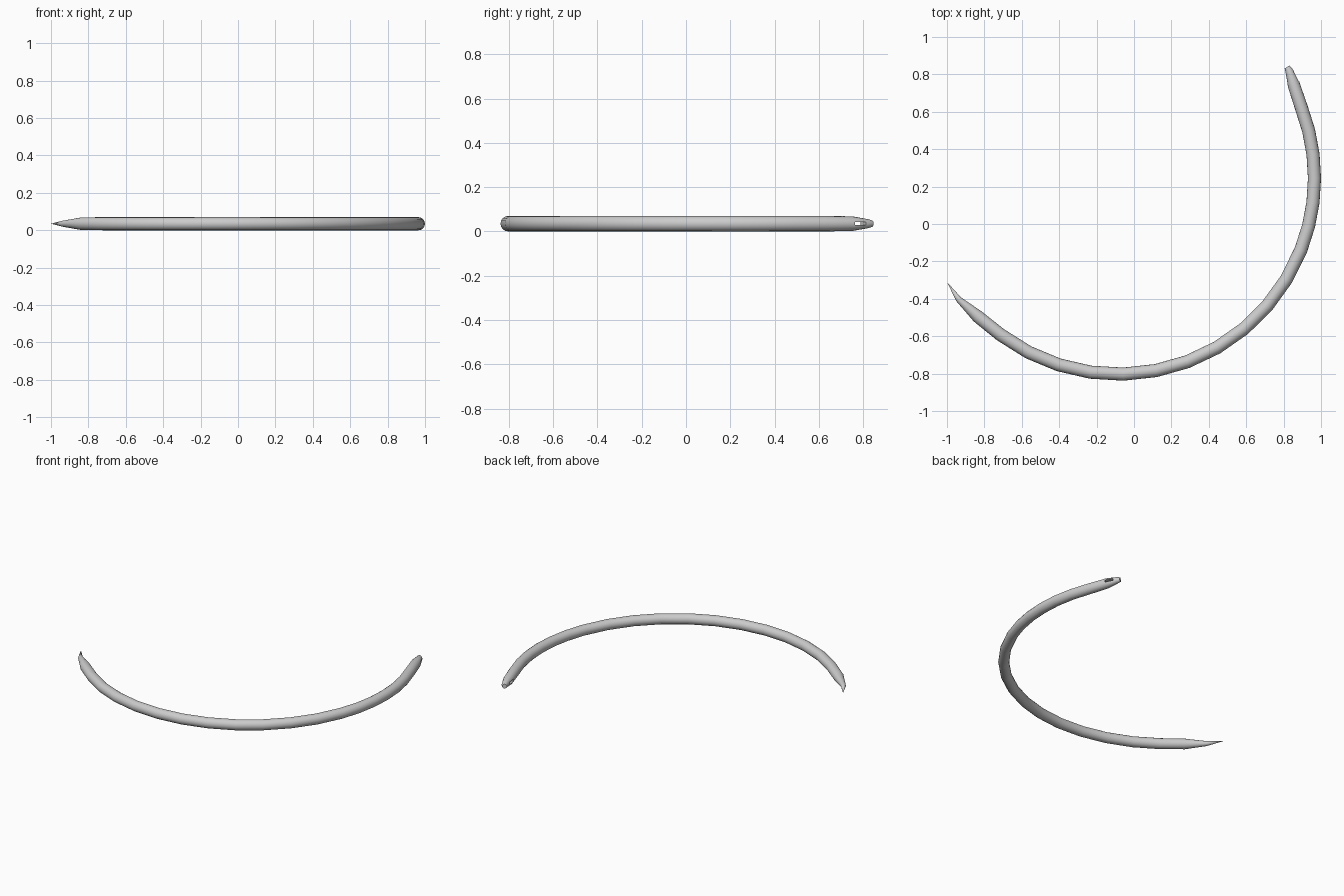
import bpy, bmesh
from math import sin, cos, pi, radians
from mathutils import Vector, Matrix

if "Cube" in bpy.data.objects:
    bpy.data.objects.remove(bpy.data.objects["Cube"])

CX, CY, R, T = -0.083, 0.245, 1.048, 0.035   # arc centre, arc radius, wire radius
SIDES = 16
UP = Vector((0, 0, 1))


def on_arc(deg, r=R):
    a = radians(deg)
    return Vector((CX + r * cos(a), CY + r * sin(a), T))


# Stations along the needle: (centre, wire radius)
stations = [(Vector((-0.938, -0.402, T)), 0.016)]
stations += [(on_arc(-135.5, 1.055), 0.034)]
stations += [(on_arc(-127 + 9.6 * i), T) for i in range(12)]
stations += [(on_arc(-14 + 7 * i), T) for i in range(6)]
stations += [(on_arc(28.4, 1.063), 0.033),
             (Vector((0.828, 0.824, T)), 0.020),
             (Vector((0.818, 0.839, T)), 0.015)]
tip = Vector((-1.0, -0.31, T))

# Needle body: rings swept along the arc, pointed at one end
bm = bmesh.new()
centres = [tip] + [c for c, _ in stations]
rings = []
for i, (c, r) in enumerate(stations):
    nxt = centres[min(i + 2, len(centres) - 1)]
    tangent = (nxt - centres[i]).normalized()
    side = tangent.cross(UP)
    rings.append([bm.verts.new(c + r * (cos(t) * side + sin(t) * UP))
                  for t in (2 * pi * k / SIDES for k in range(SIDES))])
for a, b in zip(rings, rings[1:]):
    for k in range(SIDES):
        j = (k + 1) % SIDES
        bm.faces.new((a[k], a[j], b[j], b[k]))
point = bm.verts.new(tip)
for k in range(SIDES):
    bm.faces.new((point, rings[0][(k + 1) % SIDES], rings[0][k]))
bm.faces.new(rings[-1])
bmesh.ops.recalc_face_normals(bm, faces=bm.faces)
mesh = bpy.data.meshes.new("curved_needle")
bm.to_mesh(mesh)
bm.free()
needle = bpy.data.objects.new("curved_needle", mesh)
bpy.context.collection.objects.link(needle)

# Eye: narrow slot cut through the blunt end
bpy.ops.mesh.primitive_cube_add(size=1, location=(0.865, 0.785, T + 0.001),
                                rotation=(0, 0, radians(30)))
cutter = bpy.context.object
cutter.name = "eye_cutter"
cutter.scale = (0.2, 0.056, 0.015)
cutter.hide_render = True
bpy.context.view_layer.update()

bpy.ops.object.select_all(action='DESELECT')
needle.select_set(True)
bpy.context.view_layer.objects.active = needle
mod = needle.modifiers.new("eye", 'BOOLEAN')
mod.operation = 'DIFFERENCE'
mod.solver = 'EXACT'
mod.object = cutter
bpy.ops.object.modifier_apply(modifier=mod.name)
bpy.data.objects.remove(cutter)
bpy.ops.object.shade_smooth_by_angle(angle=radians(40))
